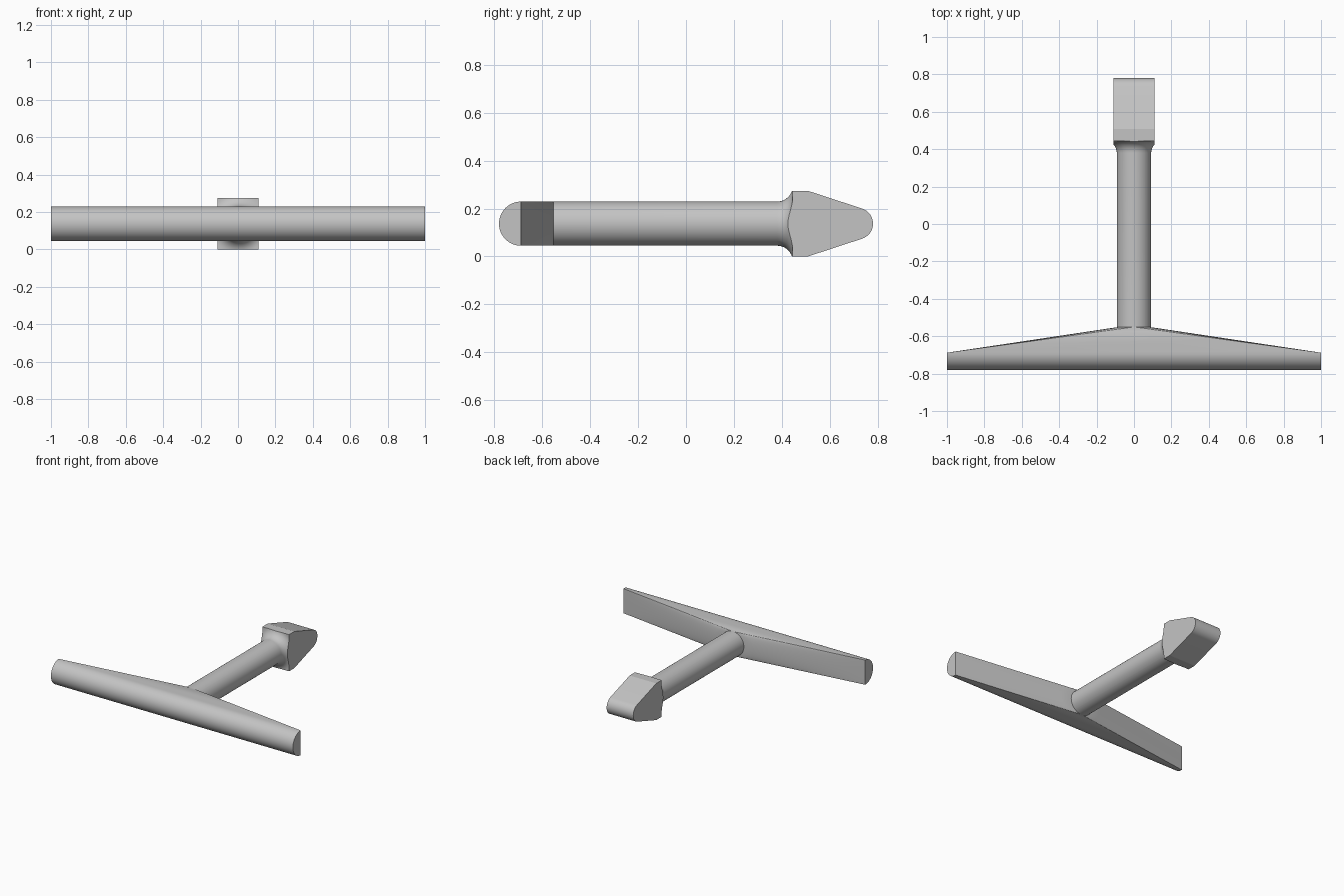
import bpy
import bmesh
from math import sin, cos, pi, acos, atan2, radians
from mathutils import Vector

if "Cube" in bpy.data.objects:
    bpy.data.objects.remove(bpy.data.objects["Cube"])

grey = bpy.data.materials.new("light grey")
grey.use_nodes = True
colour = (0.55, 0.55, 0.55, 1)
grey.diffuse_color = colour
grey.node_tree.nodes["Principled BSDF"].inputs["Base Color"].default_value = colour

MID_Z = 0.137            # height of the centre axis
RADIUS = 0.092           # shaft and grip radius
GRIP_Y, JOIN_Y = -0.688, -0.552
HEAD_W, HEAD_H, HEAD_Y = 0.11, 0.137, 0.445
FILLET = 0.065


def loft(name, rings, cap_start=True, cap_end=True):
    """Skin a list of closed rings with equal point counts."""
    bm = bmesh.new()
    rows = [[bm.verts.new(p) for p in ring] for ring in rings]
    n = len(rows[0])
    for a, b in zip(rows, rows[1:]):
        for i in range(n):
            j = (i + 1) % n
            bm.faces.new((a[i], a[j], b[j], b[i]))
    if cap_start:
        bm.faces.new(rows[0][::-1])
    if cap_end:
        bm.faces.new(rows[-1])
    bmesh.ops.remove_doubles(bm, verts=bm.verts, dist=0.0001)
    bmesh.ops.recalc_face_normals(bm, faces=bm.faces)
    mesh = bpy.data.meshes.new(name)
    bm.to_mesh(mesh)
    bm.free()
    obj = bpy.data.objects.new(name, mesh)
    bpy.context.collection.objects.link(obj)
    mesh.materials.append(grey)
    bpy.ops.object.select_all(action="DESELECT")
    obj.select_set(True)
    bpy.context.view_layer.objects.active = obj
    bpy.ops.object.shade_smooth_by_angle(angle=radians(30))
    return obj


# Cross grip: round front, ruled back sweeping from flat ends into the shaft
STEPS = 12
rings = []
for k in range(33):
    t = -pi / 2 + pi * k / 32
    z = MID_Z + RADIUS * sin(t)
    front_y = GRIP_Y - RADIUS * cos(t)
    end, join = Vector((1, GRIP_Y, z)), Vector((RADIUS * cos(t), JOIN_Y, z))
    side = [end.lerp(join, s / STEPS) for s in range(STEPS + 1)]
    mirrored = [Vector((-p.x, p.y, p.z)) for p in reversed(side)]
    rings.append([Vector((1, front_y, z))] + side + mirrored + [Vector((-1, front_y, z))])
loft("cross_grip", rings)

# Shaft: tube whose far end flares out to the rectangular head
corner = atan2(HEAD_H, HEAD_W)
angles = sorted([2 * pi * i / 64 for i in range(64)]
                + [corner, pi - corner, pi + corner, 2 * pi - corner])


def reach(a):
    """Distance from the axis to the head outline."""
    return min(HEAD_W / max(abs(cos(a)), 1e-6), HEAD_H / max(abs(sin(a)), 1e-6))


def shaft_point(a, r, y):
    return (r * cos(a), y, MID_Z + r * sin(a))


rings = [[shaft_point(a, RADIUS, JOIN_Y - 0.05) for a in angles]]
for k in range(11):
    ring = []
    for a in angles:
        limit = acos(1 - min(1, (reach(a) - RADIUS) / FILLET))
        s = limit * k / 10
        ring.append(shaft_point(a, RADIUS + FILLET * (1 - cos(s)),
                                HEAD_Y - FILLET + FILLET * sin(s)))
    rings.append(ring)
rings.append([shaft_point(a, reach(a), HEAD_Y) for a in angles])
loft("shaft", rings, cap_end=False)

# Head: tapered wedge with a rounded nose
NOSE, NOSE_Y = 0.066, 0.714
profile = [(HEAD_Y, -HEAD_H), (0.508, -HEAD_H)]
for k in range(21):
    t = radians(-72 + 144 * k / 20)
    profile.append((NOSE_Y + NOSE * cos(t), NOSE * sin(t)))
profile += [(0.508, HEAD_H), (HEAD_Y, HEAD_H)]
head = loft("head", [[(x, y, MID_Z + z) for y, z in profile] for x in (-HEAD_W, HEAD_W)])
# Crisp shoulders where the taper begins
for edge in head.data.edges:
    ys = [head.data.vertices[v].co.y for v in edge.vertices]
    if max(ys) < 0.6 and abs(ys[0] - ys[1]) < 0.001:
        edge.use_edge_sharp = True
